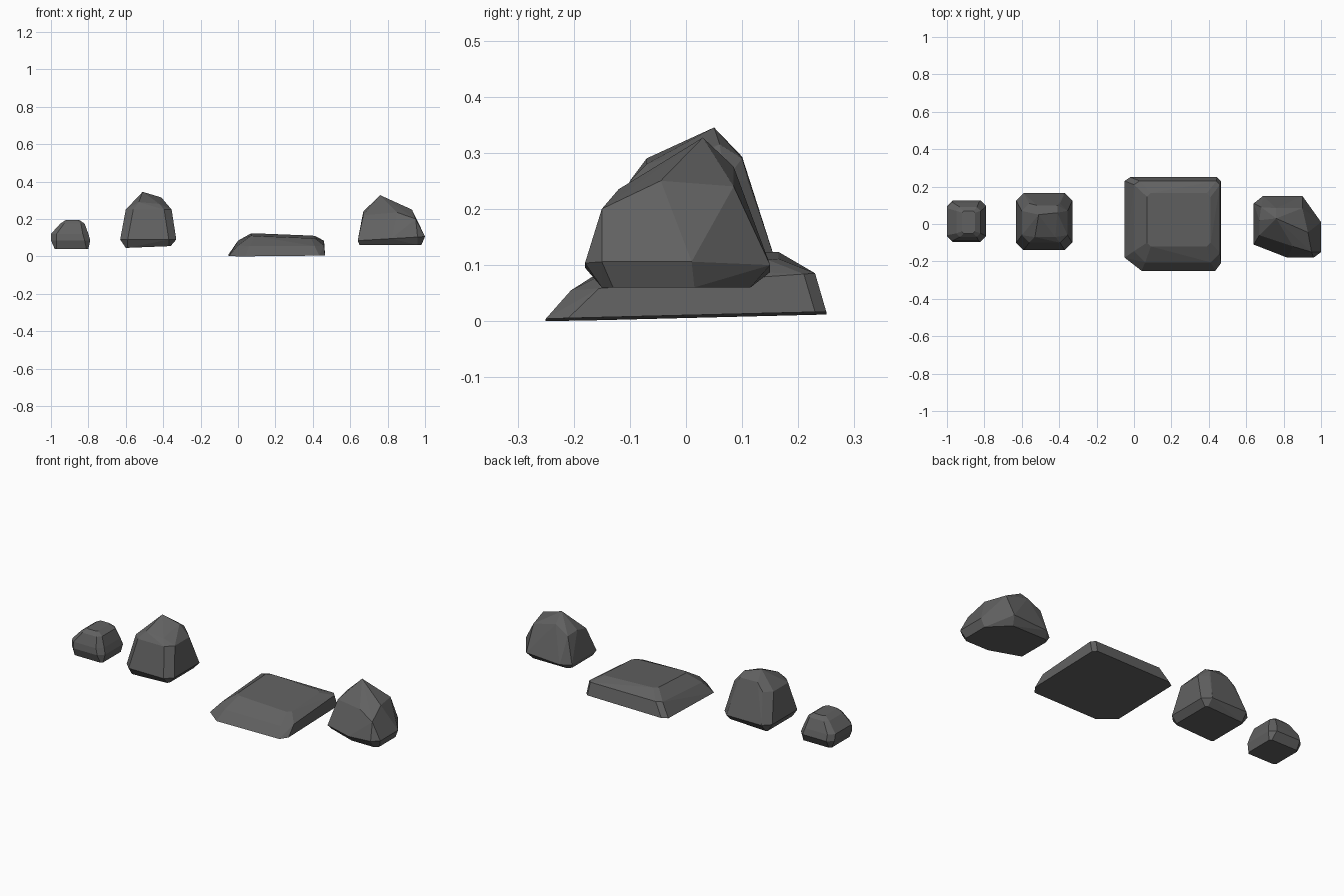
import bpy
import bmesh
from math import radians

default_cube = bpy.data.objects.get("Cube")
if default_cube:
    bpy.data.objects.remove(default_cube, do_unlink=True)

# One stone colour for every rock
stone = bpy.data.materials.new("dark_grey_stone")
stone.use_nodes = True
grey = (0.12, 0.12, 0.12, 1)
stone.diffuse_color = grey
shader = stone.node_tree.nodes["Principled BSDF"]
shader.inputs["Base Color"].default_value = grey
shader.inputs["Roughness"].default_value = 0.9


def layer(z, x, y, cut=0.02, tilt=(0, 0)):
    """Horizontal outline: rectangle with cut corners, optionally tilted.
    cut is one size, or a (dx, dy) pair per corner, counter-clockwise."""
    (left, right), (front, back) = x, y
    cuts = [(cut, cut)] * 4 if isinstance(cut, (int, float)) else cut
    corners = [(left, front, 1, 1), (right, front, -1, 1),
               (right, back, -1, -1), (left, back, 1, -1)]
    middle_x, middle_y = (left + right) / 2, (front + back) / 2
    points = []
    for (cx, cy, sx, sy), (dx, dy) in zip(corners, cuts):
        for px, py in ((cx + sx * dx, cy), (cx, cy + sy * dy)):
            lift = (px - middle_x) * tilt[0] + (py - middle_y) * tilt[1]
            points.append((px, py, z + lift))
    return points


def rock(name, layers, peaks=()):
    """Faceted rock: hull around its stacked outlines and peak points."""
    bm = bmesh.new()
    for outline in layers:
        for point in outline:
            bm.verts.new(point)
    for point in peaks:
        bm.verts.new(point)
    bmesh.ops.remove_doubles(bm, verts=bm.verts[:], dist=0.001)
    hull = bmesh.ops.convex_hull(bm, input=bm.verts[:])
    spare = {v for v in hull["geom_interior"] + hull["geom_unused"]
             if isinstance(v, bmesh.types.BMVert)}
    bmesh.ops.delete(bm, geom=list(spare), context="VERTS")
    # Merge nearly flat triangles into clean facets
    bmesh.ops.dissolve_limit(bm, angle_limit=radians(4),
                             verts=bm.verts[:], edges=bm.edges[:])
    bmesh.ops.recalc_face_normals(bm, faces=bm.faces[:])
    mesh = bpy.data.meshes.new(name)
    bm.to_mesh(mesh)
    bm.free()
    mesh.materials.append(stone)
    obj = bpy.data.objects.new(name, mesh)
    bpy.context.scene.collection.objects.link(obj)
    return obj


# Smallest rock, far right
rock("small_rock", [
    layer(z=0.04, x=(-0.98, -0.8), y=(-0.08, 0.1), cut=0.01),
    layer(z=0.085, x=(-1, -0.79), y=(-0.095, 0.125), cut=0.03),
    layer(z=0.12, x=(-1, -0.8), y=(-0.09, 0.115), cut=0.03),
    layer(z=0.175, x=(-0.95, -0.82), y=(-0.07, 0.09)),
    layer(z=0.195, x=(-0.92, -0.85), y=(-0.05, 0.07), cut=0.01),
])

# Tall rock with a back ridge and a sloping front
rock("tall_rock", [
    layer(z=0.05, x=(-0.6, -0.36), y=(-0.11, 0.13), cut=0.01, tilt=(0.04, 0)),
    layer(z=0.09, x=(-0.63, -0.33), y=(-0.14, 0.165), cut=0.04),
    layer(z=0.25, x=(-0.6, -0.355), y=(-0.1, 0.11), cut=0.04),
], peaks=[
    (-0.51, 0.05, 0.345), (-0.41, 0.06, 0.315),
    (-0.53, -0.07, 0.29), (-0.42, -0.07, 0.28),
    (-0.52, 0.1, 0.293), (-0.41, 0.1, 0.29),
])

# Wide low slab with a gently sloping top
rock("flat_slab", [
    layer(z=0.008, x=(-0.05, 0.465), y=(-0.25, 0.25), tilt=(0.01, 0.025),
          cut=[(0.09, 0.07), (0.03, 0.04), (0.02, 0.02), (0.03, 0.02)]),
    layer(z=0.07, x=(0, 0.46), y=(-0.205, 0.23), tilt=(0, 0.07),
          cut=[(0.06, 0.06), (0.05, 0.05), (0.02, 0.02), (0.03, 0.02)]),
    layer(z=0.11, x=(0.07, 0.41), y=(-0.12, 0.165), tilt=(-0.04, 0.05)),
])

# Leaning rock with a single off-centre peak
rock("pointed_rock", [
    layer(z=0.06, x=(0.65, 0.98), y=(-0.15, 0.115),
          cut=[(0.17, 0.06), (0.02, 0.02), (0.1, 0.1), (0.02, 0.02)]),
    layer(z=0.095, x=(0.64, 1), y=(-0.18, 0.15), tilt=(0.06, 0),
          cut=[(0.18, 0.07), (0.04, 0.03), (0.1, 0.14), (0.05, 0.04)]),
], peaks=[
    (0.76, 0.03, 0.327), (0.93, -0.045, 0.25), (0.67, 0.02, 0.24),
    (0.76, 0.085, 0.275), (0.9, 0.085, 0.24), (0.68, 0.09, 0.23),
    (0.85, -0.12, 0.235), (0.95, -0.15, 0.2), (0.67, -0.06, 0.22),
])
